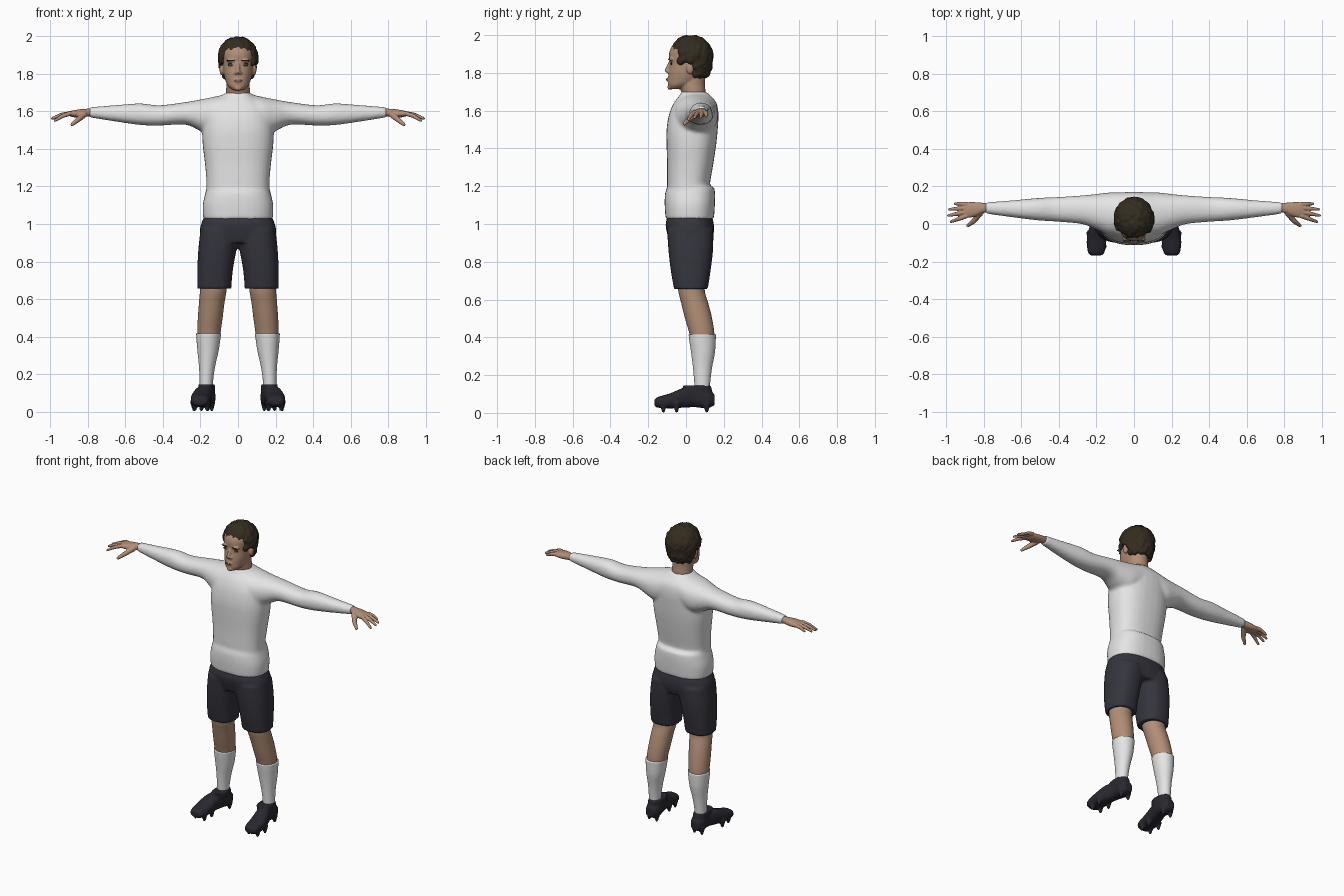
import bpy, bmesh, math, random
from mathutils import Vector, Matrix
from mathutils.bvhtree import BVHTree

random.seed(4)
if "Cube" in bpy.data.objects:
    bpy.data.objects.remove(bpy.data.objects["Cube"], do_unlink=True)


def material(name, r, g, b):
    mat = bpy.data.materials.new(name)
    mat.use_nodes = True
    mat.diffuse_color = (r, g, b, 1)
    shader = mat.node_tree.nodes["Principled BSDF"]
    shader.inputs["Base Color"].default_value = (r, g, b, 1)
    shader.inputs["Roughness"].default_value = 0.8
    return mat


WHITE = material("white_cloth", 0.78, 0.78, 0.78)
SKIN = material("skin", 0.44, 0.27, 0.18)
NAVY = material("dark_navy_cloth", 0.035, 0.035, 0.047)
LEATHER = material("black_leather", 0.022, 0.021, 0.03)
HAIR = material("dark_brown_hair", 0.034, 0.025, 0.014)
LIPS = material("lips", 0.3, 0.15, 0.11)
EYE = material("eye_white", 0.5, 0.47, 0.43)


def spline(rows, steps=4):
    """Smooth the section table with a Catmull-Rom curve."""
    rows = [Vector(r) for r in rows]
    padded = [rows[0]] + rows + [rows[-1]]
    result = []
    for a, b, c, d in zip(padded, padded[1:], padded[2:], padded[3:]):
        for i in range(steps):
            t = i / steps
            m, n = (c - a) / 2, (d - b) / 2
            result.append(b + m * t + (3 * (c - b) - 2 * m - n) * t ** 2
                          + (2 * (b - c) + m + n) * t ** 3)
    return result + [rows[-1]]


def loft(bm, axis, rows, side=1, power=0.9, segments=32):
    """Closed tube; each row is (position, low a, high a, low b, high b)."""
    rings = []
    for t, a0, a1, b0, b1 in spline(rows):
        ring = []
        for i in range(segments):
            angle = math.tau * i / segments
            c, s = math.cos(angle), math.sin(angle)
            a = (a0 + a1) / 2 + (a1 - a0) / 2 * math.copysign(abs(c) ** power, c)
            b = (b0 + b1) / 2 + (b1 - b0) / 2 * math.copysign(abs(s) ** power, s)
            x, y, z = {"x": (t, a, b), "y": (a, t, b), "z": (a, b, t)}[axis]
            ring.append(bm.verts.new((x * side, y, z)))
        rings.append(ring)
    for low, high in zip(rings, rings[1:]):
        for i in range(segments):
            j = (i + 1) % segments
            bm.faces.new((low[i], low[j], high[j], high[i]))
    bm.faces.new(rings[0])
    bm.faces.new(rings[-1])


def symmetric(rows):
    return [(t, -w, w, b0, b1) for t, w, b0, b1 in rows]


def ball(bm, centre, radii, detail=2):
    mat = Matrix.Translation(centre) @ Matrix.Diagonal((*radii, 1))
    bmesh.ops.create_icosphere(bm, subdivisions=detail, radius=1, matrix=mat)


def limb(bm, start, end, r0, r1):
    """Tapered capsule between two points."""
    start, end = Vector(start), Vector(end)
    way = end - start
    turn = way.to_track_quat("Z", "Y").to_matrix().to_4x4()
    bmesh.ops.create_cone(bm, cap_ends=True, segments=12, radius1=r0, radius2=r1,
                          depth=way.length, matrix=Matrix.Translation((start + end) / 2) @ turn)
    ball(bm, start, (r0, r0, r0))
    ball(bm, end, (r1, r1, r1))


def finish(name, bm, mat, voxel=None, relax=0):
    bmesh.ops.recalc_face_normals(bm, faces=bm.faces)
    for face in bm.faces:
        face.smooth = True
    mesh = bpy.data.meshes.new(name)
    bm.to_mesh(mesh)
    bm.free()
    mesh.materials.append(mat)
    obj = bpy.data.objects.new(name, mesh)
    bpy.context.collection.objects.link(obj)
    if voxel:  # fuse overlapping volumes into one skin
        fuse = obj.modifiers.new("fuse", "REMESH")
        fuse.mode = "VOXEL"
        fuse.voxel_size = voxel
        fuse.use_smooth_shade = True
    if relax:
        soft = obj.modifiers.new("soften", "SMOOTH")
        soft.iterations = relax
    return obj


# Shirt: torso, loose hem flap and sleeves
bm = bmesh.new()
loft(bm, "z", symmetric([
    (1.04, .17, -.09, .12), (1.15, .17, -.098, .122), (1.22, .168, -.1, .128),
    (1.32, .176, -.1, .145), (1.42, .188, -.103, .16), (1.5, .19, -.103, .168),
    (1.58, .18, -.09, .172), (1.64, .145, -.065, .162), (1.68, .09, -.035, .13),
    (1.7, .068, -.027, .107)]), power=0.82)
loft(bm, "z", symmetric([
    (1.025, .186, -.108, .148), (1.1, .188, -.113, .153),
    (1.16, .176, -.111, .154), (1.195, .166, -.1, .15)]), power=0.82)
for side in (1, -1):
    loft(bm, "x", [
        (.05, -.06, .168, 1.5, 1.695), (.13, -.06, .168, 1.47, 1.678),
        (.2, -.03, .16, 1.495, 1.664), (.28, .0, .152, 1.53, 1.65),
        (.42, .013, .143, 1.525, 1.633), (.52, .02, .138, 1.528, 1.643),
        (.65, .036, .126, 1.546, 1.634), (.79, .055, .116, 1.568, 1.623)], side)
finish("shirt", bm, WHITE, 0.01, 5)

# Shorts
bm = bmesh.new()
loft(bm, "z", symmetric([
    (.9, .17, -.085, .135), (.95, .202, -.1, .147), (1, .197, -.108, .147),
    (1.05, .175, -.095, .135)]), power=0.82)
for side in (1, -1):
    loft(bm, "z", [
        (.655, .036, .217, -.063, .115), (.75, .028, .217, -.08, .13),
        (.86, .008, .212, -.093, .143), (.97, -.02, .2, -.1, .145)], side, 0.85)
finish("shorts", bm, NAVY, 0.009, 3)

for side, word in ((1, "left"), (-1, "right")):
    # Bare knee and calf
    bm = bmesh.new()
    loft(bm, "z", [
        (.36, .1, .21, .03, .145), (.42, .093, .217, .018, .15),
        (.5, .082, .214, -.005, .138), (.58, .072, .208, -.025, .118),
        (.64, .062, .203, -.04, .1), (.7, .06, .2, -.045, .1)], side, 1)
    finish(word + "_leg", bm, SKIN)

    # Sock
    bm = bmesh.new()
    loft(bm, "z", [
        (.08, .135, .205, .05, .122), (.16, .133, .205, .044, .128),
        (.24, .122, .208, .037, .138), (.32, .104, .216, .027, .153),
        (.38, .095, .221, .018, .157), (.416, .09, .223, .014, .158)], side, 1)
    finish(word + "_sock", bm, WHITE)

    # Boot with raised collar and studs
    bm = bmesh.new()
    loft(bm, "y", [
        (-.168, .175, .228, .04, .068), (-.15, .157, .246, .028, .084),
        (-.08, .146, .252, .024, .105), (-.01, .14, .236, .028, .134),
        (.05, .126, .216, .03, .136), (.11, .12, .212, .024, .125),
        (.15, .14, .195, .04, .1)], side, 0.8)
    loft(bm, "z", [(.08, .125, .212, -.01, .14), (.125, .122, .212, -.012, .137),
                   (.145, .125, .21, -.018, .13)], side)
    for x, y in ((.165, -.12), (.23, -.12), (.16, -.05), (.235, -.05), (.14, .11), (.195, .11)):
        limb(bm, (x * side, y, .05), (x * side, y, .009), .02, .009)
    finish(word + "_boot", bm, LEATHER, 0.006, 2)

    # Hand: wrist, palm, four fingers and thumb
    bm = bmesh.new()
    loft(bm, "x", [
        (.76, .063, .108, 1.578, 1.615), (.8, .06, .112, 1.573, 1.615),
        (.84, .042, .116, 1.568, 1.612), (.88, .034, .116, 1.57, 1.606),
        (.905, .04, .11, 1.578, 1.6)], side)
    fingers = [(.042, .976, .012, 1.552), (.064, .99, .045, 1.563),
               (.086, .985, .078, 1.566), (.106, .955, .108, 1.57)]
    for root, x, y, z in fingers:
        knuckle = Vector((.895 * side, root, 1.59))
        tip = Vector((x * side, y, z))
        middle = knuckle.lerp(tip, 0.5) + Vector((0, 0, .005))
        limb(bm, knuckle, middle, .0125, .011)
        limb(bm, middle, tip, .011, .0075)
    limb(bm, (.82 * side, .06, 1.585), (.855 * side, .015, 1.555), .018, .014)
    limb(bm, (.855 * side, .015, 1.555), (.885 * side, -.008, 1.53), .014, .009)
    finish(word + "_hand", bm, SKIN, 0.004, 1)

# Head: neck, skull, nose, chin, brow and ears
bm = bmesh.new()
loft(bm, "z", symmetric([
    (1.65, .06, -.01, .1), (1.7, .064, -.025, .103),
    (1.74, .062, -.035, .1), (1.8, .06, -.03, .1)]), power=1)
loft(bm, "z", symmetric([
    (1.714, .028, -.085, -.03), (1.735, .053, -.095, .03), (1.765, .067, -.095, .08),
    (1.8, .076, -.093, .1), (1.85, .081, -.087, .112), (1.9, .084, -.09, .118),
    (1.94, .078, -.075, .112), (1.975, .05, -.035, .08)]), power=0.92)
limb(bm, (0, -.083, 1.858), (0, -.102, 1.812), .009, .011)
ball(bm, (0, -.088, 1.764), (.024, .016, .013))
ball(bm, (0, -.085, 1.725), (.022, .014, .015))
for side in (1, -1):
    ball(bm, (.01 * side, -.094, 1.806), (.011, .011, .009))
    ball(bm, (.036 * side, -.078, 1.872), (.028, .014, .009))
    ball(bm, (.086 * side, .022, 1.825), (.013, .02, .034))
head = finish("head", bm, SKIN, 0.005, 2)

# Face details set onto the surface of the head
surface = BVHTree.FromObject(head, bpy.context.evaluated_depsgraph_get())


def on_face(name, x, z, radii, mat, lift=0):
    hit = surface.ray_cast(Vector((x, -1, z)), Vector((0, 1, 0)))[0]
    y = hit.y if hit else -.085
    bm = bmesh.new()
    ball(bm, (x, y - lift, z), radii)
    finish(name, bm, mat)


on_face("lips", 0, 1.765, (.022, .004, .006), LIPS)
for side, word in ((1, "left"), (-1, "right")):
    on_face(word + "_eye_lashes", .037 * side, 1.85, (.019, .004, .009), HAIR)
    on_face(word + "_eye", .037 * side, 1.847, (.012, .003, .004), EYE, .003)
    on_face(word + "_iris", .037 * side, 1.847, (.004, .002, .004), LEATHER, .005)
    on_face(word + "_eyebrow", .038 * side, 1.872, (.022, .004, .004), HAIR)

# Hair: tufts spread over the skull, above a stepped hairline
bm = bmesh.new()
count = 420
for i in range(count):
    up = 1 - 2 * (i + 0.5) / count
    turn = i * math.pi * (3 - math.sqrt(5))
    flat = math.sqrt(1 - up * up)
    x = .09 * flat * math.cos(turn)
    y = .026 + .1 * flat * math.sin(turn)
    z = 1.885 + up * (.096 if up > 0 else .16)
    hairline = 1.925 if y < -.03 else 1.86 if y < .045 else 1.785
    if z > hairline:
        size = random.uniform(.016, .023)
        ball(bm, (x, y, z), (size, size, size * 1.1))
finish("hair", bm, HAIR, 0.005, 1)
